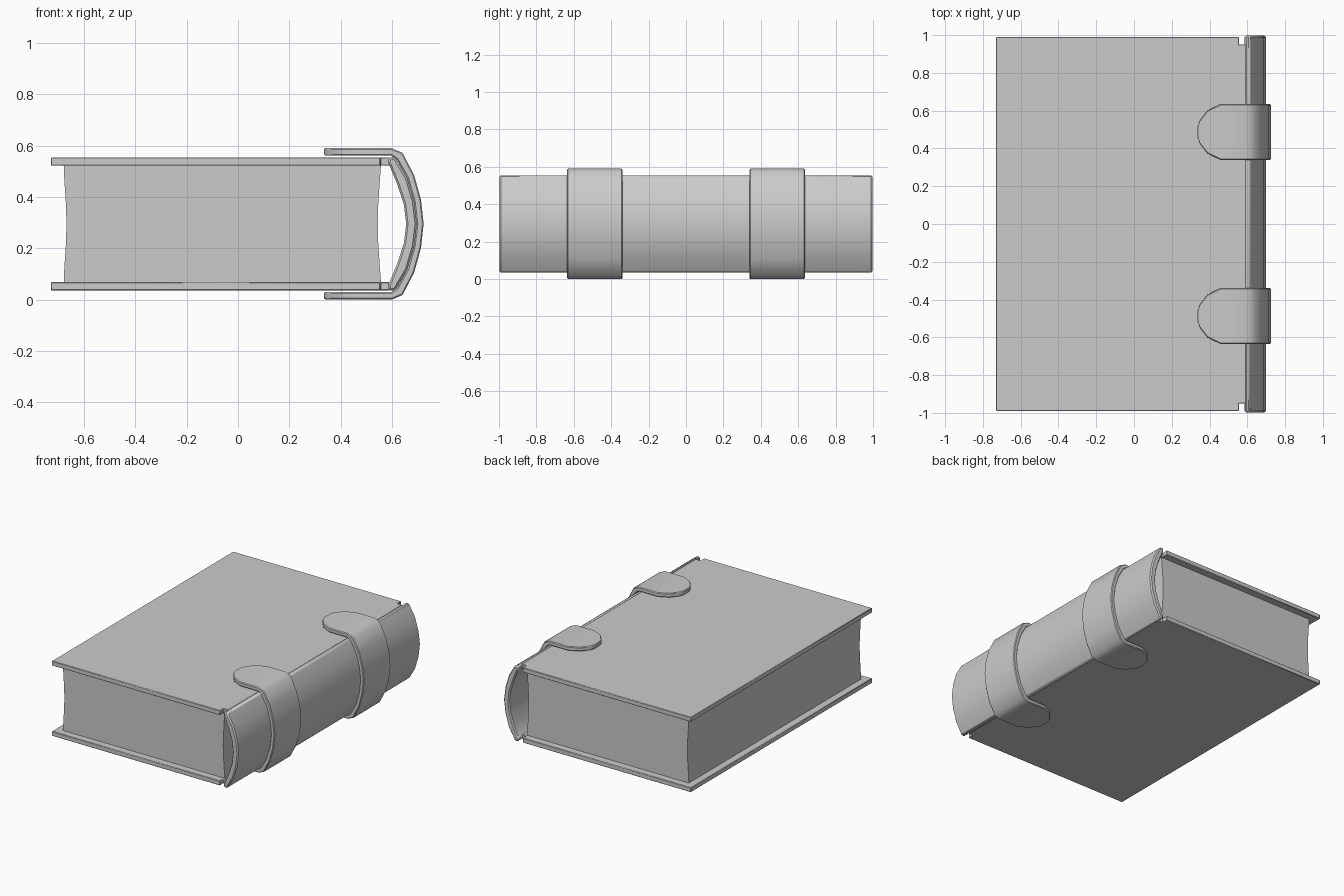
import bpy, bmesh

if "Cube" in bpy.data.objects:
    bpy.data.objects.remove(bpy.data.objects["Cube"])

MID = 0.295  # height of the book's middle plane


def finish(bm, name, bevel=0.0):
    bmesh.ops.recalc_face_normals(bm, faces=bm.faces)
    mesh = bpy.data.meshes.new(name)
    bm.to_mesh(mesh)
    bm.free()
    ob = bpy.data.objects.new(name, mesh)
    bpy.context.collection.objects.link(ob)
    if bevel:
        mod = ob.modifiers.new("edge_bevel", 'BEVEL')
        mod.width = bevel
        mod.segments = 1
        mod.limit_method = 'ANGLE'
        mod.angle_limit = 0.9
    bpy.context.view_layer.objects.active = ob
    ob.select_set(True)
    bpy.ops.object.shade_smooth_by_angle(angle=0.7)
    ob.select_set(False)
    return ob


def loft(name, half, y=0.0, bevel=0.0):
    """Sections (outer x, outer z, inner x, inner z, half width), last one at
    the middle plane; the lower half is mirrored from the upper half."""
    low = [(a, 2 * MID - b, c, 2 * MID - d, w) for a, b, c, d, w in reversed(half[:-1])]
    bm = bmesh.new()
    rings = [[bm.verts.new(p) for p in ((ox, y - w, oz), (ox, y + w, oz),
                                        (ix, y + w, iz), (ix, y - w, iz))]
             for ox, oz, ix, iz, w in half + low]
    for r, s in zip(rings, rings[1:]):
        for i in range(4):
            j = (i + 1) % 4
            bm.faces.new((r[i], r[j], s[j], s[i]))
    bm.faces.new(rings[0])
    bm.faces.new(rings[-1])
    return finish(bm, name, bevel)


def prism(name, outline, z0, z1, bevel=0.0):
    bm = bmesh.new()
    face = bm.faces.new([bm.verts.new((x, y, z0)) for x, y in outline])
    new = bmesh.ops.extrude_face_region(bm, geom=[face])["geom"]
    bmesh.ops.translate(bm, vec=(0, 0, z1 - z0),
                        verts=[v for v in new if isinstance(v, bmesh.types.BMVert)])
    return finish(bm, name, bevel)


# Cover boards with the narrower hinge strip next to the spine
half = [(-0.73, 0.99), (0.555, 0.99), (0.555, 0.95), (0.592, 0.95)]
outline = half + [(x, -y) for x, y in reversed(half)]
prism("bottom_cover", outline, 0.036, 0.068, 0.003)
prism("top_cover", outline, 0.522, 0.554, 0.003)

# Page block, hollowed on the fore edge and slightly tapered by the spine
loft("pages", [(0.558, 0.53, -0.68, 0.53, 0.94), (0.553, 0.46, -0.677, 0.46, 0.94),
               (0.547, 0.37, -0.671, 0.37, 0.94), (0.545, MID, -0.669, MID, 0.94)])

# Curved spine
loft("spine", [(0.587, 0.555, 0.585, 0.525, 0.997), (0.613, 0.555, 0.592, 0.520, 0.997),
               (0.66, 0.475, 0.622, 0.447, 0.997), (0.687, 0.385, 0.647, 0.37, 0.997),
               (0.698, MID, 0.656, MID, 0.997)], 0, 0.008)

# Two straps wrapping the spine, with rounded tabs on both covers
tab = [(0.335, 0.02), (0.347, 0.06), (0.39, 0.115), (0.46, 0.148)]
strap = [(x, 0.59, x, 0.561, w) for x, w in tab]
strap += [(0.60, 0.59, 0.598, 0.561, 0.148), (0.642, 0.572, 0.620, 0.546, 0.148),
          (0.687, 0.485, 0.66, 0.475, 0.148), (0.714, 0.388, 0.686, 0.385, 0.148),
          (0.724, MID, 0.697, MID, 0.148)]
for side, y in (("front", -0.487), ("back", 0.487)):
    loft(side + "_strap", strap, y, 0.005)
